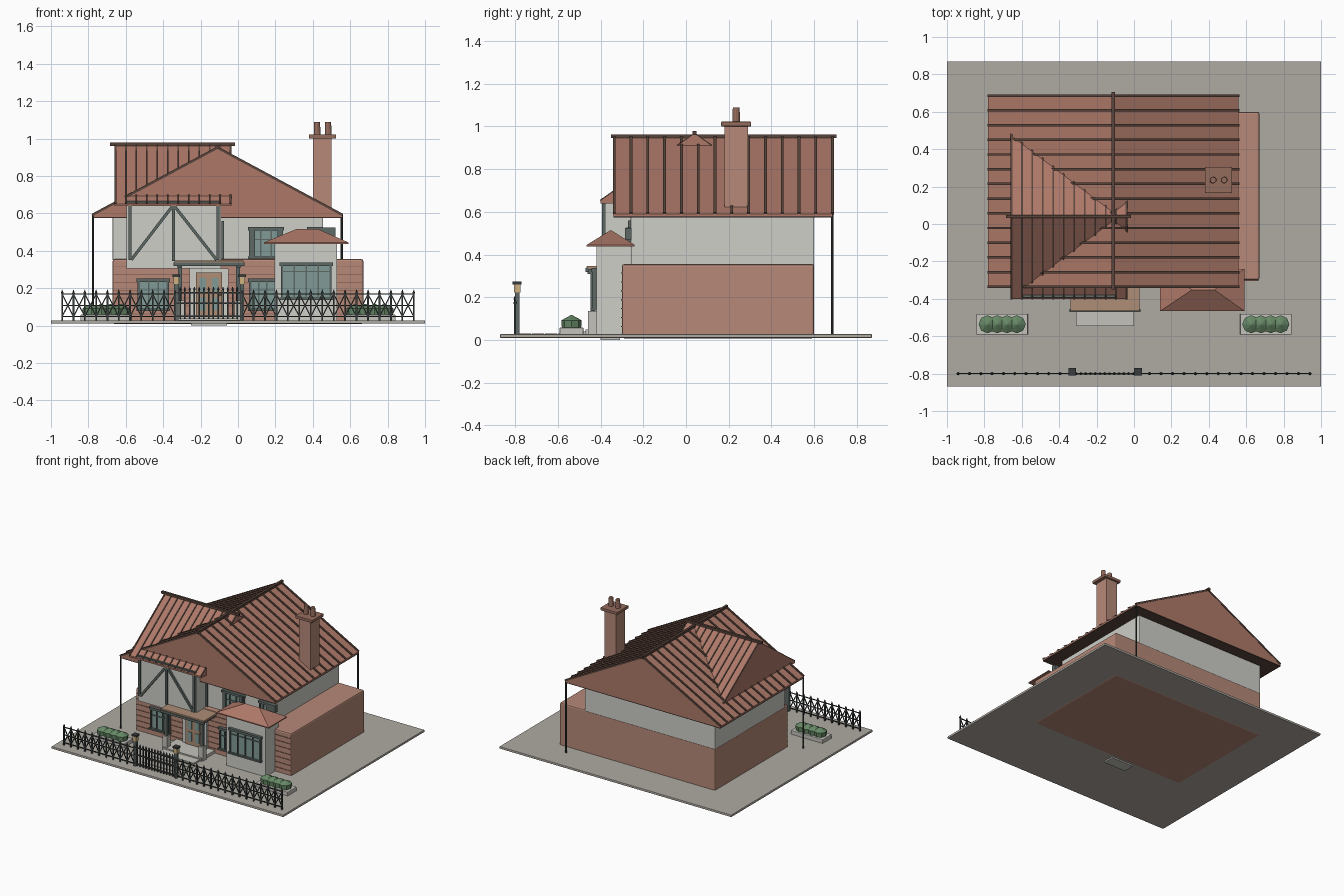
import bpy, bmesh
from mathutils import Vector, Matrix

if "Cube" in bpy.data.objects:
    bpy.data.objects.remove(bpy.data.objects["Cube"])


def mat(name, r, g, b):
    m = bpy.data.materials.new(name)
    m.diffuse_color = (r, g, b, 1)
    m.use_nodes = True
    m.node_tree.nodes["Principled BSDF"].inputs["Base Color"].default_value = m.diffuse_color
    return m


BRICK = mat("brick", .47, .25, .19)
COURSE = mat("brick_course", .30, .15, .11)
TILE = mat("roof_tile", .42, .19, .14)
RIB = mat("roof_rib", .10, .06, .045)
STUCCO = mat("stucco", .62, .62, .58)
PAVE = mat("paving", .43, .40, .36)
STONE = mat("stone", .55, .54, .50)
TRIM = mat("trim", .11, .14, .13)
GLASS = mat("glass", .22, .33, .31)
IRON = mat("iron", .04, .045, .045)
WOOD = mat("wood", .42, .27, .18)
LAMP = mat("lamp", .62, .44, .22)
GREEN = mat("shrub", .13, .24, .13)


def finish(name, bm, material, bevel=0):
    bmesh.ops.recalc_face_normals(bm, faces=bm.faces)
    me = bpy.data.meshes.new(name)
    bm.to_mesh(me)
    bm.free()
    me.materials.append(material)
    ob = bpy.data.objects.new(name, me)
    bpy.context.collection.objects.link(ob)
    if bevel:
        mod = ob.modifiers.new("bevel", 'BEVEL')
        mod.width, mod.segments = bevel, 2
    return ob


def boxes(name, material, *bounds, bevel=0):
    bm = bmesh.new()
    for x0, x1, y0, y1, z0, z1 in bounds:
        m = Matrix.Translation(((x0 + x1) / 2, (y0 + y1) / 2, (z0 + z1) / 2))
        m = m @ Matrix.Diagonal((x1 - x0, y1 - y0, z1 - z0, 1))
        bmesh.ops.create_cube(bm, size=1, matrix=m)
    return finish(name, bm, material, bevel)


def beams(name, material, segs, w):
    bm = bmesh.new()
    for a, b in segs:
        a, b = Vector(a), Vector(b)
        d = b - a
        m = Matrix.Translation((a + b) / 2) @ d.to_track_quat('Z', 'Y').to_matrix().to_4x4()
        bmesh.ops.create_cube(bm, size=1, matrix=m @ Matrix.Diagonal((w, w, d.length, 1)))
    return finish(name, bm, material)


def hull(name, material, pts):
    bm = bmesh.new()
    for p in pts:
        bm.verts.new(p)
    bmesh.ops.convex_hull(bm, input=bm.verts)
    return finish(name, bm, material)


def cones(name, material, items, sides):
    bm = bmesh.new()
    for x, y, z0, z1, r0, r1 in items:
        bmesh.ops.create_cone(bm, cap_ends=True, segments=sides, radius1=r0, radius2=r1,
                              depth=z1 - z0, matrix=Matrix.Translation((x, y, (z0 + z1) / 2)))
    return finish(name, bm, material)


def window(name, x0, x1, z0, z1, y, panes, rail=None):
    f = .012
    boxes(name + "_glass", GLASS, (x0, x1, y - .008, y + .01, z0, z1))
    bars = [(x0 - f, x1 + f, y - .02, y + .01, z1 - f, z1 + f / 2),
            (x0 - f, x1 + f, y - .024, y + .01, z0 - f, z0)]
    for i in range(panes + 1):
        x = x0 + (x1 - x0) * i / panes
        w = f / 2 if i in (0, panes) else f / 3
        bars.append((x - w, x + w, y - .016, y + .01, z0, z1))
    if rail:
        bars.append((x0, x1, y - .014, y + .01, rail - .003, rail + .003))
    boxes(name + "_frame", TRIM, *bars)


# Plot, path and house walls
boxes("ground_slab", PAVE, (-1, 1, -.87, .87, .01, .028), bevel=.004)
boxes("path_slabs", PAVE, *[(-.33, .02, y, y + .055, .02, .031) for y in (-.78, -.72, -.66, -.60)])
boxes("lower_walls", BRICK, (-.67, .67, -.30, .60, .008, .355), bevel=.01)
boxes("brick_courses", COURSE, *[(-.665, .665, -.304, -.295, z, z + .005)
                                 for z in [.06 + .042 * i for i in range(7)]])
boxes("upper_walls", STUCCO, (-.67, .455, -.26, .60, .345, .60), bevel=.006)

# Main gable roof with ribs running down both slopes
CX, TOP, EAVE, HALF, Y0, Y1 = -.11, .95, .58, .67, -.34, .69
hull("main_roof", TILE, [p for y in (Y0, Y1) for p in
     ((CX - HALF, y, EAVE), (CX + HALF, y, EAVE), (CX - HALF, y, EAVE + .01),
      (CX + HALF, y, EAVE + .01), (CX, y, TOP))])
boxes("roof_soffit", RIB, (CX - HALF, CX + HALF, Y0, Y1, EAVE - .006, EAVE + .001))
ribs = []
for i in range(14):
    y = Y0 + .004 + (Y1 - Y0 - .008) * i / 13
    for s in (-1, 1):
        ribs.append(((CX + s * HALF, y, EAVE + .011), (CX, y, TOP + .001)))
beams("main_roof_ribs", RIB, ribs, .013)
beams("main_ridge_cap", RIB, [((CX, Y0 - .01, TOP + .004), (CX, Y1 + .015, TOP + .004))], .018)

# Cross roof on the left
RY, RZ, RW, RB = .04, .965, .44, .65
hull("cross_roof", TILE, [p for x in (-.66, -.035) for p in
     ((x, RY - RW, RB), (x, RY + RW, RB), (x, RY - RW, RB - .012),
      (x, RY + RW, RB - .012), (x, RY, RZ))])
ribs = []
for i in range(12):
    x = -.655 + .615 * i / 11
    for s in (-1, 1):
        ribs.append(((x, RY + s * RW, RB + .002), (x, RY, RZ)))
beams("cross_roof_ribs", RIB, ribs, .009)
beams("cross_ridge_cap", RIB, [((-.685, RY, RZ + .004), (-.015, RY, RZ + .004))], .018)

# Chimney
boxes("chimney_stack", BRICK, (.40, .50, .18, .29, .59, 1.0))
boxes("chimney_cap", COURSE, (.38, .525, .165, .305, 1.0, 1.022), bevel=.003)
cones("chimney_pots", COURSE, [(x, .235, 1.02, 1.088, .018, .016) for x in (.423, .482)], 12)

# Drainpipes at opposite corners
cones("drainpipes", IRON, [(-.775, -.337, .028, .59, .006, .006),
                           (.555, .685, .028, .59, .006, .006)], 8)

# Half-timbered upper bay
boxes("timbered_bay", STUCCO, (-.595, -.09, -.38, -.25, .305, .65))
F = -.385
beams("bay_timbers", TRIM, [((-.578, F, .35), (-.578, F, .655)), ((-.108, F, .35), (-.108, F, .655)),
      ((-.345, F, .345), (-.345, F, .65)), ((-.345, F, .645), (-.57, F, .352)),
      ((-.345, F, .645), (-.115, F, .352)), ((-.60, F, .657), (-.09, F, .657))], .016)
beams("bay_side_post", TRIM, [((-.082, -.265, .355), (-.082, -.265, .56))], .014)

# Windows
window("lower_left_window", -.53, -.375, .09, .245, -.305, 3, .19)
window("lower_middle_window", .065, .20, .09, .245, -.305, 3, .19)
window("upper_middle_window", .065, .235, .37, .52, -.262, 3, .46)
window("upper_right_window", .38, .44, .37, .52, -.262, 2)
boxes("window_shutters", TRIM, (.065, .09, -.285, -.26, .37, .52), (.21, .235, -.285, -.26, .37, .52),
      (.44, .52, -.285, -.255, .47, .525))

# Projecting bay window with hipped roof
boxes("bay_window_body", STUCCO, (.195, .53, -.42, -.255, .02, .44), bevel=.004)
window("bay_window", .235, .495, .15, .33, -.422, 4, .29)
hull("bay_window_roof", TILE, [(x, y, z) for x in (.14, .59) for y in (-.465, -.24)
     for z in (.437, .445)] + [(.31, -.352, .515), (.43, -.352, .515)])

# Entrance: porch, door, steps
boxes("porch_roof", WOOD, (-.34, .03, -.465, -.295, .33, .347), bevel=.003)
boxes("porch_beams", TRIM, (-.345, .035, -.47, -.455, .318, .336),
      (-.325, -.305, -.46, -.30, .31, .332), (-.005, .015, -.46, -.30, .31, .332))
boxes("porch_posts", TRIM, *[(x - .011, x + .011, -.448, -.426, .13, .33) for x in (-.31, .0)])
boxes("porch_post_bases", STONE, *[(x - .02, x + .02, -.458, -.416, .02, .135) for x in (-.31, .0)])
boxes("porch_floor", STONE, (-.32, .01, -.47, -.295, .02, .05))
boxes("entry_step", STONE, (-.31, 0, -.545, -.465, .02, .04), (-.25, -.06, -.40, -.31, 0, .03))
boxes("door_surround", STUCCO, (-.26, -.05, -.315, -.295, .05, .305))
boxes("front_door", WOOD, (-.225, -.085, -.325, -.30, .05, .285))
boxes("door_panels", GLASS, *[(x, x + .035, -.329, -.31, z, z + h) for x in (-.205, -.14)
                              for z, h in ((.08, .07), (.175, .08))])
cones("door_knob", LAMP, [(-.098, -.33, .158, .17, .006, .006)], 8)

# Planters with faceted shrubs
for side in (-1, 1):
    tag = "left" if side < 0 else "right"
    c = side * .705
    boxes(tag + "_planter", STONE, (c - .138, c + .138, -.592, -.48, .02, .058), bevel=.004)
    shrubs = []
    for i in range(4):
        x = c + (i - 1.5) * .052
        shrubs += [(x, -.536, .055, .092, .045, .048), (x, -.536, .092, .116, .048, .004)]
    cones(tag + "_shrubs", GREEN, shrubs, 8)

# Iron fence with crossed panels, leaving a gap for the gate
FY, GL, GR = -.80, -.335, .022
bars, thin, tips = [], [], []
for a, b, n in ((-.94, GL, 10), (GR, .94, 15)):
    step = (b - a) / n
    for z in (.048, .108, .168):
        thin.append(((a, FY, z), (b, FY, z)))
    for i in range(n + 1):
        x = a + i * step
        bars.append(((x, FY, .02), (x, FY, .175)))
        tips.append((x, FY, .172, .195, .009, 0))
        if i < n:
            thin += [((x, FY, .048), (x + step, FY, .168)), ((x, FY, .168), (x + step, FY, .048))]
beams("fence_bars", IRON, bars, .009)
beams("fence_rails_and_braces", IRON, thin, .006)
cones("fence_tips", IRON, tips, 6)

# Gate and lantern posts
gate = [((GL, FY, z), (GR, FY, z)) for z in (.05, .12, .175)]
gx = [GL + (GR - GL) * i / 14 for i in range(1, 14)]
gate += [((x, FY, .035), (x, FY, .195)) for x in gx]
beams("gate", IRON, gate, .008)
cones("gate_tips", IRON, [(x, FY, .19, .21, .008, 0) for x in gx], 6)
posts = (GL + .005, GR)
P = FY + .01
boxes("gate_posts", TRIM, *[(x - .011, x + .011, P - .011, P + .011, .02, .225) for x in posts])
boxes("gate_lanterns", LAMP, *[(x - .015, x + .015, P - .015, P + .015, .222, .262) for x in posts])
boxes("lantern_caps", IRON, *[(x - .021, x + .021, P - .021, P + .021, .26, .273) for x in posts])
